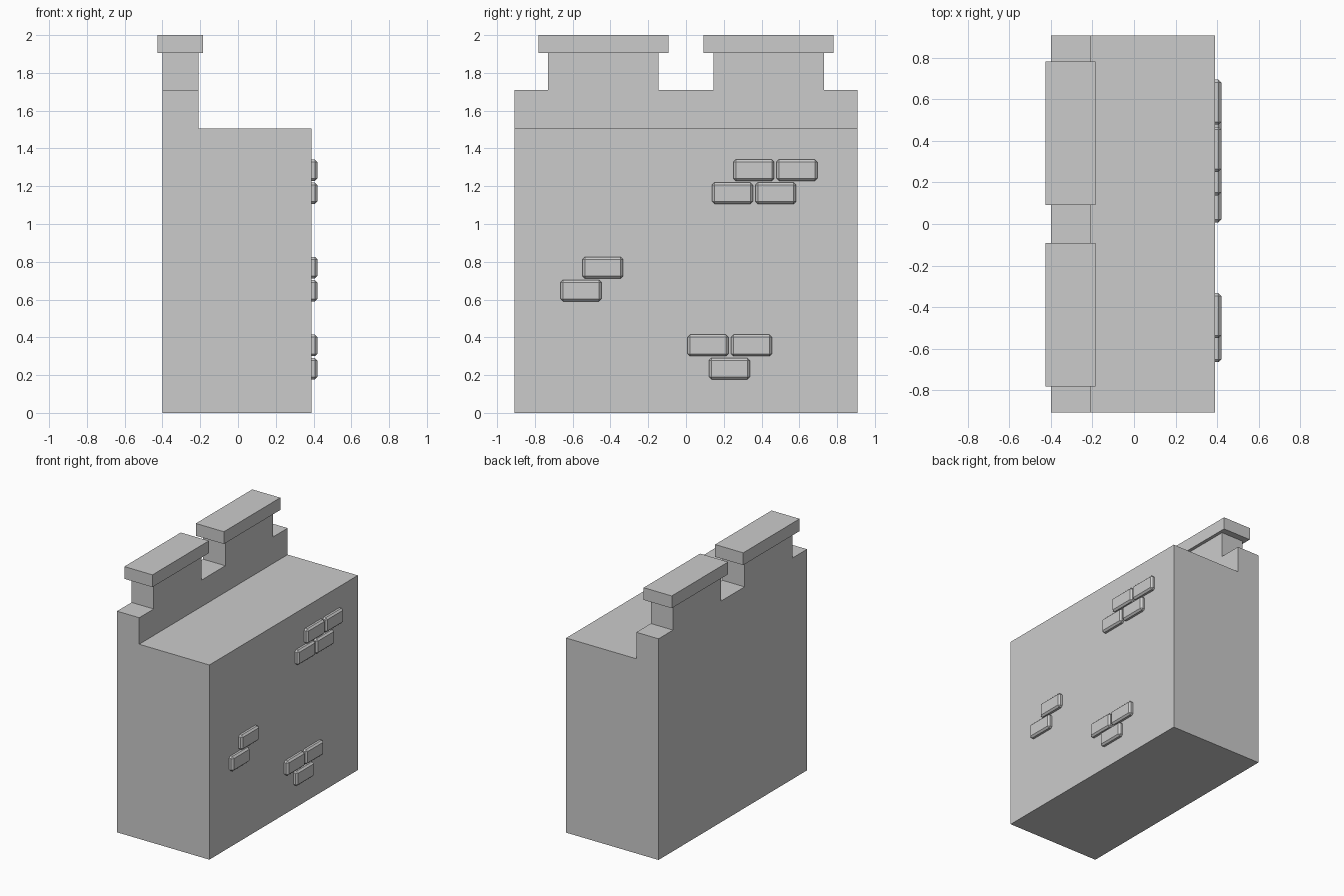
import bpy
import bmesh

if "Cube" in bpy.data.objects:
    bpy.data.objects.remove(bpy.data.objects["Cube"])


def make_object(name, bm):
    bmesh.ops.recalc_face_normals(bm, faces=bm.faces)
    mesh = bpy.data.meshes.new(name)
    bm.to_mesh(mesh)
    bm.free()
    obj = bpy.data.objects.new(name, mesh)
    bpy.context.collection.objects.link(obj)
    return obj


def box(name, x0, x1, y0, y1, z0, z1, bevel=0):
    bm = bmesh.new()
    bmesh.ops.create_cube(bm, size=1)
    for v in bm.verts:
        v.co = ((x0 + x1) / 2 + v.co.x * (x1 - x0),
                (y0 + y1) / 2 + v.co.y * (y1 - y0),
                (z0 + z1) / 2 + v.co.z * (z1 - z0))
    if bevel:
        bmesh.ops.bevel(bm, geom=bm.edges[:], offset=bevel, segments=1,
                        affect='EDGES')
    return make_object(name, bm)


# Wall block with walkway and parapet: stepped profile extruded along y
HALF = 0.907
profile = [(-0.40, 0), (0.39, 0), (0.39, 1.505), (-0.21, 1.505),
           (-0.21, 1.71), (-0.40, 1.71)]
bm = bmesh.new()
face = bm.faces.new([bm.verts.new((x, -HALF, z)) for x, z in profile])
ext = bmesh.ops.extrude_face_region(bm, geom=[face], use_keep_orig=True)
for v in [g for g in ext["geom"] if isinstance(g, bmesh.types.BMVert)]:
    v.co.y = HALF
make_object("wall", bm)

# Merlons with overhanging cap stones, one on each side
for side, s in (("left", -1), ("right", 1)):
    y0, y1 = sorted((s * 0.145, s * 0.73))
    box("merlon_" + side, -0.40, -0.21, y0, y1, 1.71, 1.905)
    y0, y1 = sorted((s * 0.092, s * 0.781))
    box("cap_stone_" + side, -0.425, -0.185, y0, y1, 1.905, 2.0)

# Raised bricks in three clusters on the +x face (centre y, z)
bricks = [(0.359, 1.285), (0.587, 1.285), (0.246, 1.163), (0.475, 1.163),
          (-0.441, 0.769), (-0.556, 0.647),
          (0.116, 0.357), (0.346, 0.357), (0.230, 0.234)]
for i, (y, z) in enumerate(bricks):
    box(f"brick_{i + 1}", 0.36, 0.42, y - 0.108, y + 0.108,
        z - 0.057, z + 0.057, bevel=0.013)
